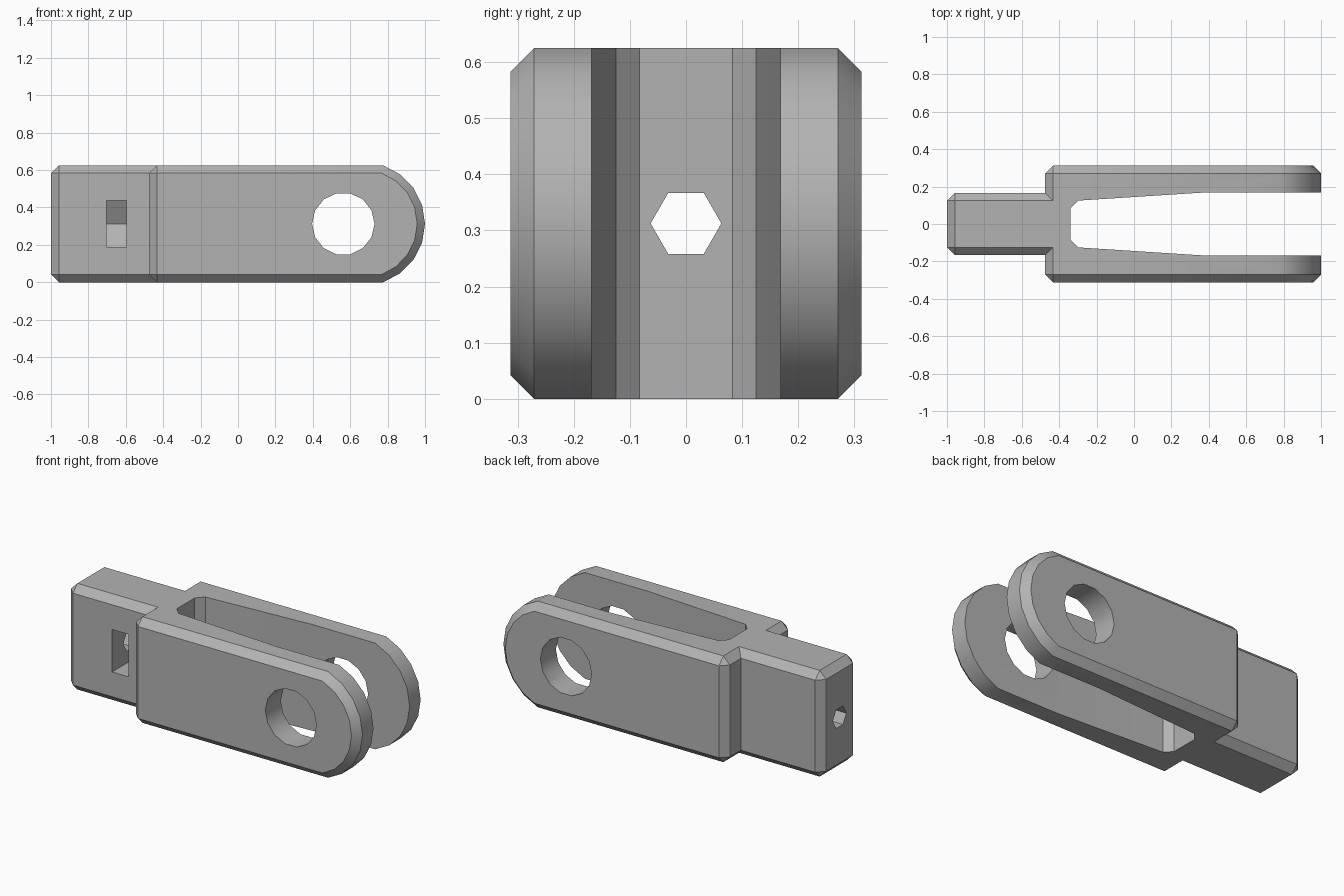
import bpy
import bmesh
from math import sin, cos, asin, pi

if "Cube" in bpy.data.objects:
    bpy.data.objects.remove(bpy.data.objects["Cube"])

MID = 0.3125      # half height, also half width of the fork
CH = 0.042        # chamfer size
TOP = 2 * MID

steel = bpy.data.materials.new("grey_steel")
steel.use_nodes = True
GREY = (0.45, 0.45, 0.45, 1)
steel.diffuse_color = GREY
steel.node_tree.nodes["Principled BSDF"].inputs["Base Color"].default_value = GREY


def finish(name, bm):
    bmesh.ops.recalc_face_normals(bm, faces=bm.faces)
    mesh = bpy.data.meshes.new(name)
    bm.to_mesh(mesh)
    bm.free()
    mesh.materials.append(steel)
    obj = bpy.data.objects.new(name, mesh)
    bpy.context.collection.objects.link(obj)
    return obj


def hull(name, points):
    bm = bmesh.new()
    for p in points:
        bm.verts.new(p)
    bmesh.ops.convex_hull(bm, input=bm.verts)
    bmesh.ops.dissolve_limit(bm, angle_limit=0.01, verts=bm.verts, edges=bm.edges)
    return finish(name, bm)


def prism(name, profile, axis, lo, hi):
    """Extrude a 2D profile along an axis (0=x, 1=y, 2=z)."""
    bm = bmesh.new()
    verts = []
    for a, b in profile:
        co = [a, b]
        co.insert(axis, lo)
        verts.append(bm.verts.new(co))
    face = bm.faces.new(verts)
    moved = bmesh.ops.extrude_face_region(bm, geom=[face])["geom"]
    shift = [0, 0, 0]
    shift[axis] = hi - lo
    bmesh.ops.translate(bm, vec=shift,
                        verts=[v for v in moved if isinstance(v, bmesh.types.BMVert)])
    return finish(name, bm)


def ngon(n, radius, cx, cy):
    return [(cx + radius * cos(2 * pi * i / n), cy + radius * sin(2 * pi * i / n))
            for i in range(n)]


def tip_arc(radius, half_height, steps=8):
    """Rounded end of a fork arm, in x and z."""
    limit = asin(half_height / radius)
    return [(0.67 + radius * cos(a), MID + radius * sin(a))
            for a in (limit * (2 * i / steps - 1) for i in range(steps + 1))]


def left_corners(x, half):
    """Chamfered corners at the left end of a block, mirrored in y and z."""
    pts = []
    for sy in (-1, 1):
        for sz in (-1, 1):
            for dx, dy, dz in ((0, CH, CH), (CH, 0, CH), (CH, CH, 0)):
                pts.append((x + dx, sy * (half - dy), MID + sz * (MID - dz)))
    return pts


# Fork block with rounded, chamfered tips
points = left_corners(-0.475, MID)
for s in (-1, 1):
    points += [(x, s * (MID - CH), z) for x, z in tip_arc(0.33, MID)]
    points += [(x, s * MID, z) for x, z in tip_arc(0.33 - CH, MID - CH)]
clevis = hull("clevis", points)

# Shank, running into the fork block
points = left_corners(-1, 0.167)
for sy in (-1, 1):
    for sz in (-1, 1):
        for dy, dz in ((0, CH), (CH, 0)):
            points.append((-0.4, sy * (0.167 - dy), MID + sz * (MID - dz)))
shank = hull("shank", points)

# Cutters: tapered fork gap, pin hole, rod hole and nut pocket
half_gap = [(-0.34, 0.083), (-0.3, 0.125), (0.37, 0.168), (1.2, 0.168)]
gap = prism("gap_cutter", half_gap + [(x, -y) for x, y in reversed(half_gap)], 2, -0.1, TOP + 0.1)
pin = prism("pin_hole_cutter", ngon(14, 0.167, 0.563, MID), 1, -0.5, 0.5)
rod = prism("rod_hole_cutter", ngon(6, 0.063, 0, MID), 0, -1.1, -0.2)
nut_half = 0.125
pocket = [(0.144, MID), (0.072, MID + nut_half), (-0.3, MID + nut_half),
          (-0.3, MID - nut_half), (0.072, MID - nut_half)]
nut = prism("nut_pocket_cutter", pocket, 0, -0.703, -0.597)

# Combine, then drop the helpers
bpy.context.view_layer.objects.active = clevis
for helper, op in ((shank, 'UNION'), (gap, 'DIFFERENCE'), (pin, 'DIFFERENCE'),
                   (nut, 'DIFFERENCE'), (rod, 'DIFFERENCE')):
    mod = clevis.modifiers.new(helper.name, 'BOOLEAN')
    mod.operation = op
    mod.solver = 'EXACT'
    mod.object = helper
    bpy.ops.object.modifier_apply(modifier=mod.name)
    bpy.data.objects.remove(helper)

bpy.ops.object.select_all(action='DESELECT')
clevis.select_set(True)
bpy.ops.object.shade_smooth_by_angle(angle=pi / 6)
